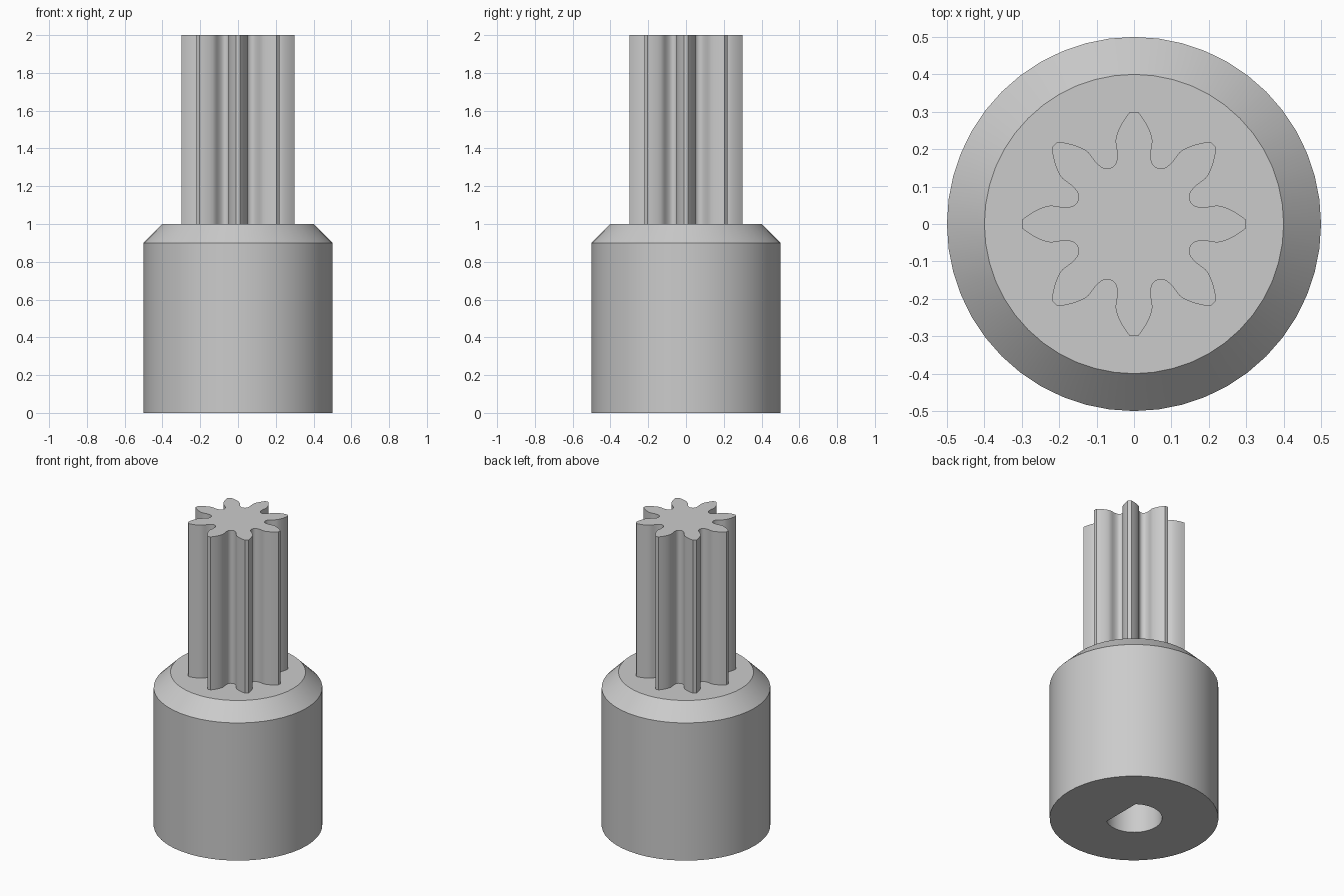
import bpy
import bmesh
from math import sin, cos, pi, radians, atan2

cube = bpy.data.objects.get("Cube")
if cube:
    bpy.data.objects.remove(cube, do_unlink=True)

GREY = (0.6, 0.6, 0.6, 1.0)
steel = bpy.data.materials.new("plain grey")
steel.use_nodes = True
steel.diffuse_color = GREY
steel.node_tree.nodes["Principled BSDF"].inputs["Base Color"].default_value = GREY


def loft(name, rings):
    """Join equal-length closed rings of points into a capped solid."""
    bm = bmesh.new()
    loops = [[bm.verts.new(p) for p in ring] for ring in rings]
    for a, b in zip(loops, loops[1:]):
        for i in range(len(a)):
            j = (i + 1) % len(a)
            bm.faces.new((a[i], a[j], b[j], b[i]))
    bm.faces.new(loops[0][::-1])
    bm.faces.new(loops[-1])
    bmesh.ops.recalc_face_normals(bm, faces=bm.faces)
    mesh = bpy.data.meshes.new(name)
    bm.to_mesh(mesh)
    bm.free()
    mesh.materials.append(steel)
    obj = bpy.data.objects.new(name, mesh)
    bpy.context.collection.objects.link(obj)
    return obj


def select(obj):
    bpy.ops.object.select_all(action='DESELECT')
    obj.select_set(True)
    bpy.context.view_layer.objects.active = obj


def circle(r, z, n=48):
    return [(r * cos(2 * pi * i / n), r * sin(2 * pi * i / n), z) for i in range(n)]


def extrude(name, outline, z0, z1):
    return loft(name, [[(x, y, z) for x, y in outline] for z in (z0, z1)])


# Round hub with a chamfered shoulder
hub = loft("hub", [circle(0.5, 0), circle(0.5, 0.9), circle(0.4, 1.0)])

# D-shaped shaft bore, flat side towards +x
bore_r, flat_x = 1 / 6, 0.1
start = atan2((bore_r ** 2 - flat_x ** 2) ** 0.5, flat_x)
steps = 36
angles = [start + (2 * pi - 2 * start) * i / steps for i in range(steps + 1)]
bore = extrude("bore_cutter", [(bore_r * cos(a), bore_r * sin(a)) for a in angles], -0.1, 0.8)
bore.hide_render = True
cut = hub.modifiers.new("bore", 'BOOLEAN')
cut.object = bore
cut.operation = 'DIFFERENCE'
cut.solver = 'EXACT'
select(hub)
bpy.ops.object.modifier_apply(modifier=cut.name)
bpy.data.objects.remove(bore, do_unlink=True)

# Eight-tooth pinion: half a tooth as (distance out, half width), root to tip
half_tooth = [(0.150, 0.062), (0.153, 0.056), (0.159, 0.050), (0.170, 0.046),
              (0.187, 0.0445), (0.205, 0.047), (0.222, 0.0495), (0.236, 0.047),
              (0.252, 0.041), (0.268, 0.033), (0.284, 0.023), (0.2998, 0.011)]
tooth = [(u, -w) for u, w in half_tooth] + [(u, w) for u, w in reversed(half_tooth)]
outline = []
for k in range(8):
    c, s = cos(radians(45 * k)), sin(radians(45 * k))
    outline += [(u * c - w * s, u * s + w * c) for u, w in tooth]
pinion = extrude("pinion", outline, 1.0, 2.0)

for obj in (hub, pinion):
    select(obj)
    bpy.ops.object.shade_smooth_by_angle(angle=radians(30))
